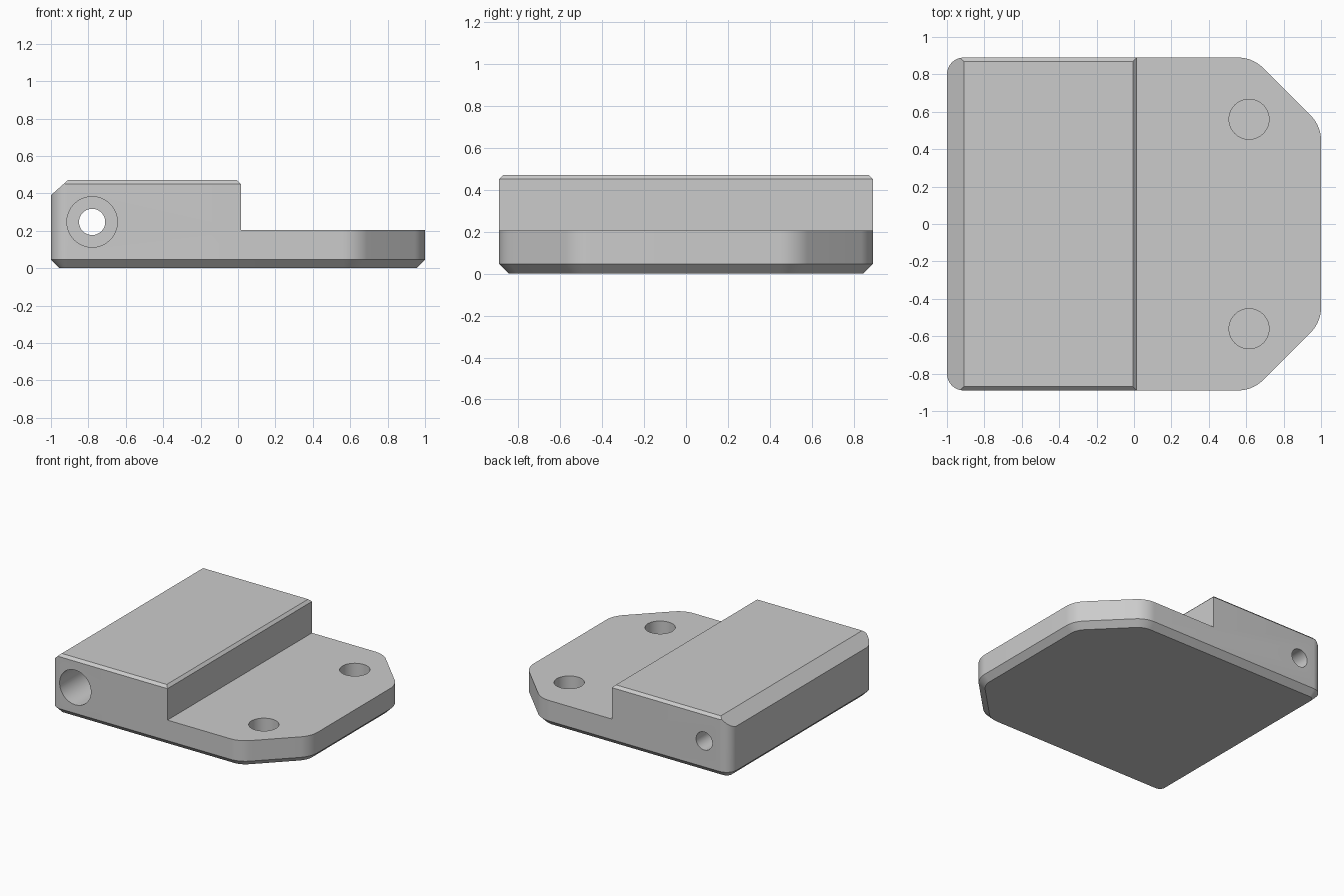
import bpy, bmesh
from math import cos, sin, radians, pi

cube = bpy.data.objects.get("Cube")
if cube:
    bpy.data.objects.remove(cube, do_unlink=True)

HALF_Y, TOP, STEP = 0.89, 0.47, 0.205
FOOT = 0.045      # chamfer round the underside

grey = bpy.data.materials.new("light grey plastic")
grey.use_nodes = True
grey.diffuse_color = (0.6, 0.6, 0.6, 1)
grey.node_tree.nodes["Principled BSDF"].inputs["Base Color"].default_value = (0.6, 0.6, 0.6, 1)


def loft(name, rings):
    """Solid through a stack of matching closed rings."""
    bm = bmesh.new()
    loops = [[bm.verts.new(p) for p in ring] for ring in rings]
    n = len(loops[0])
    for low, high in zip(loops, loops[1:]):
        for i in range(n):
            j = (i + 1) % n
            bm.faces.new((low[i], low[j], high[j], high[i]))
    bm.faces.new(loops[0][::-1])
    bm.faces.new(loops[-1])
    bmesh.ops.recalc_face_normals(bm, faces=bm.faces)
    mesh = bpy.data.meshes.new(name)
    bm.to_mesh(mesh)
    bm.free()
    mesh.materials.append(grey)
    obj = bpy.data.objects.new(name, mesh)
    bpy.context.collection.objects.link(obj)
    return obj


def circle(r, segments=64):
    return [(r * cos(2 * pi * i / segments), r * sin(2 * pi * i / segments))
            for i in range(segments)]


def combine(target, tool, operation):
    """Apply a boolean and discard the helper."""
    tool.hide_render = True
    mod = target.modifiers.new(operation, 'BOOLEAN')
    mod.operation, mod.object, mod.solver = operation, tool, 'EXACT'
    bpy.context.view_layer.objects.active = target
    bpy.ops.object.modifier_apply(modifier=mod.name)
    bpy.data.objects.remove(tool, do_unlink=True)


# Rounded plan: corner centre, radius, start and end angle, for the back half
CORNERS = [((0.81, 0.446), 0.19, 0, 45),
           ((0.556, 0.70), 0.19, 45, 90),
           ((-0.91, 0.80), 0.09, 90, 180)]


def plan(inset, z):
    half = []
    for (cx, cy), r, a0, a1 in CORNERS:
        for i in range(13):
            a = radians(a0 + (a1 - a0) * i / 12)
            half.append((cx + (r - inset) * cos(a), cy + (r - inset) * sin(a), z))
    return half + [(x, -y, z) for x, y, z in reversed(half)]


body = loft("mounting_block", [plan(FOOT, 0), plan(0, FOOT), plan(0, TOP + 0.1)])

# Side profile: raised block with chamfered shoulders, then the low plate
side = [(-1.1, -0.1), (1.1, -0.1), (1.1, STEP), (0.015, STEP), (0.015, TOP - 0.02),
        (-0.005, TOP), (-0.91, TOP), (-1.0, 0.39), (-1.1, 0.30)]
combine(body, loft("side_profile", [[(x, y, z) for x, z in side] for y in (-1, 1)]), 'INTERSECT')

# End profile: small chamfers on the front and back top edges
end = [(-1, -0.1), (1, -0.1), (1, TOP - 0.02 - (1 - HALF_Y)), (HALF_Y - 0.02, TOP + 0.0),
       (0.02 - HALF_Y, TOP + 0.0), (-1, TOP - 0.02 - (1 - HALF_Y))]
combine(body, loft("end_profile", [[(x, y, z) for y, z in end] for x in (-1.2, 1.2)]), 'INTERSECT')

# Blind sockets in the plate
for s in (-1, 1):
    socket = [[(0.615 + x, s * 0.56 + y, z) for x, y in circle(0.107)] for z in (0.05, 0.4)]
    combine(body, loft("socket_cutter", socket), 'DIFFERENCE')

# Stepped bore from front to back
for r, y0, y1 in ((0.135, -1, 0), (0.07, -0.5, 1)):
    bore = [[(-0.78 + x, y, 0.247 + z) for x, z in circle(r)] for y in (y0, y1)]
    combine(body, loft("bore_cutter", bore), 'DIFFERENCE')

bpy.ops.object.select_all(action='DESELECT')
body.select_set(True)
bpy.context.view_layer.objects.active = body
bpy.ops.object.shade_smooth_by_angle(angle=radians(25))
